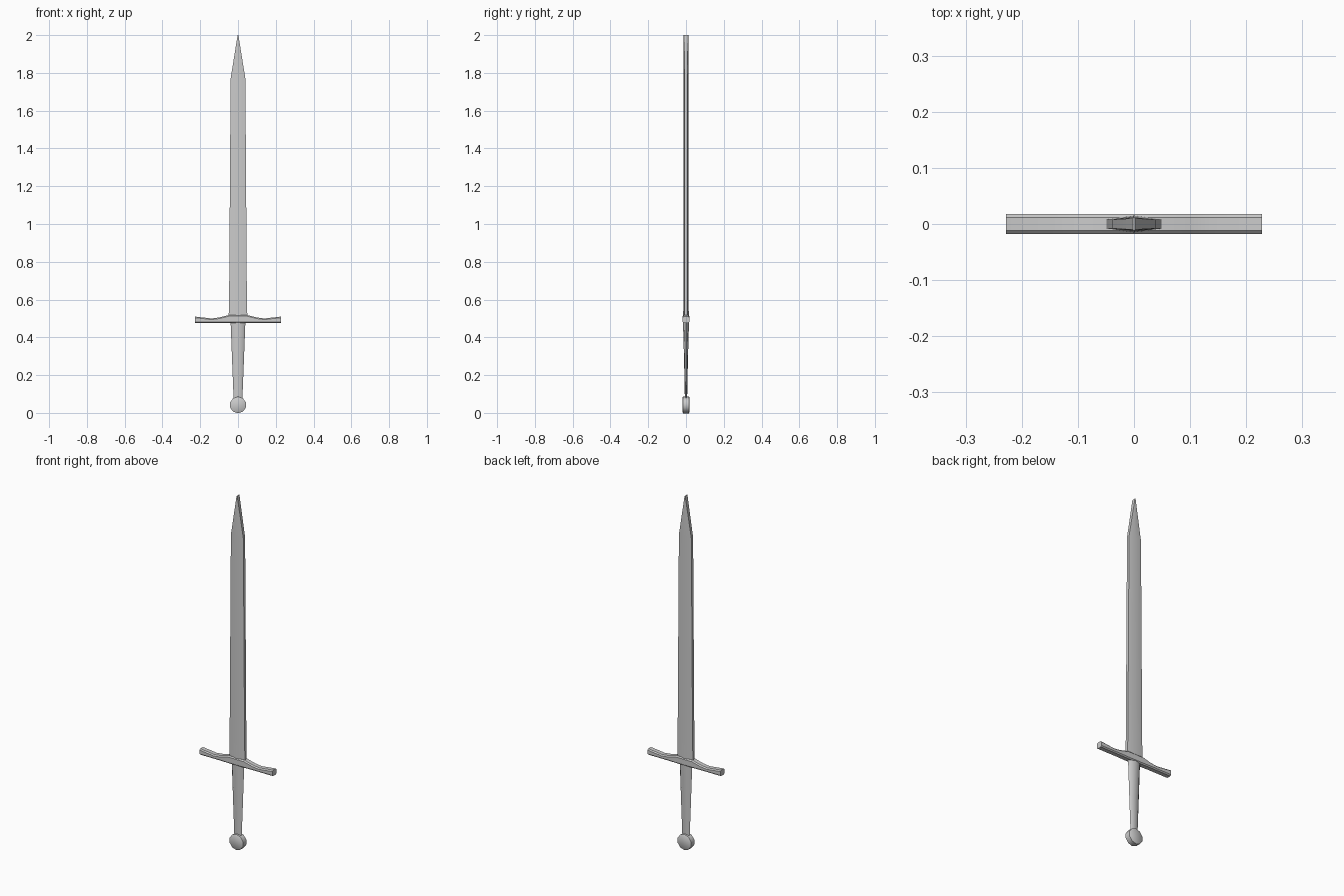
import bpy, bmesh
from math import sin, cos, pi, radians

if "Cube" in bpy.data.objects:
    bpy.data.objects.remove(bpy.data.objects["Cube"])


def loft(name, rings, angle=40):
    """Skin a list of equal-length rings and cap both ends."""
    bm = bmesh.new()
    loops = [[bm.verts.new(p) for p in ring] for ring in rings]
    n = len(loops[0])
    for a, b in zip(loops, loops[1:]):
        for i in range(n):
            j = (i + 1) % n
            bm.faces.new((a[i], a[j], b[j], b[i]))
    bm.faces.new(loops[0])
    bm.faces.new(loops[-1])
    bmesh.ops.recalc_face_normals(bm, faces=bm.faces)
    mesh = bpy.data.meshes.new(name)
    bm.to_mesh(mesh)
    bm.free()
    ob = bpy.data.objects.new(name, mesh)
    bpy.context.collection.objects.link(ob)
    bpy.ops.object.select_all(action='DESELECT')
    bpy.context.view_layer.objects.active = ob
    ob.select_set(True)
    bpy.ops.object.shade_smooth_by_angle(angle=radians(angle))
    return ob


def ridged(z, w, e, t):
    """Flat section: half width w, edge half thickness e, ridge t."""
    return [(-w, -e, z), (0, -t, z), (w, -e, z),
            (w, e, z), (0, t, z), (-w, e, z)]


def octagon(x, z0, z1, d, c):
    """Chamfered rectangle across x, half depth d."""
    return [(x, -d, z0 + c), (x, -d + c, z0), (x, d - c, z0), (x, d, z0 + c),
            (x, d, z1 - c), (x, d - c, z1), (x, -d + c, z1), (x, -d, z1 - c)]


# blade: long taper to a narrow chisel tip
loft("blade", [ridged(z, w, e, t) for z, w, e, t in (
    (0.49, 0.050, 0.008, 0.015), (0.60, 0.047, 0.008, 0.014),
    (1.77, 0.039, 0.008, 0.012), (2.00, 0.002, 0.010, 0.012))])

# crossguard: thickened at the blade, flaring slightly at the ends
half = [(0.228, 0.476, 0.510), (0.14, 0.476, 0.500),
        (0.10, 0.476, 0.505), (0.05, 0.475, 0.518)]
stations = [(-x, a, b) for x, a, b in half] + half[::-1]
loft("crossguard", [octagon(x, a, b, 0.018, 0.006) for x, a, b in stations])

# grip: tapers towards the pommel
loft("grip", [[(w * cos(2 * pi * i / 8), t * sin(2 * pi * i / 8), z)
               for i in range(8)]
              for z, w, t in ((0.07, 0.023, 0.006), (0.27, 0.031, 0.010),
                              (0.48, 0.039, 0.016))], 50)

# pommel: ten-sided disc facing front and back
loft("pommel", [[(r * cos(2 * pi * (i + .5) / 10), y,
                  0.042 + r * sin(2 * pi * (i + .5) / 10))
                 for i in range(10)]
                for y, r in ((-0.018, 0.040), (-0.015, 0.044),
                             (0.015, 0.044), (0.018, 0.040))])
